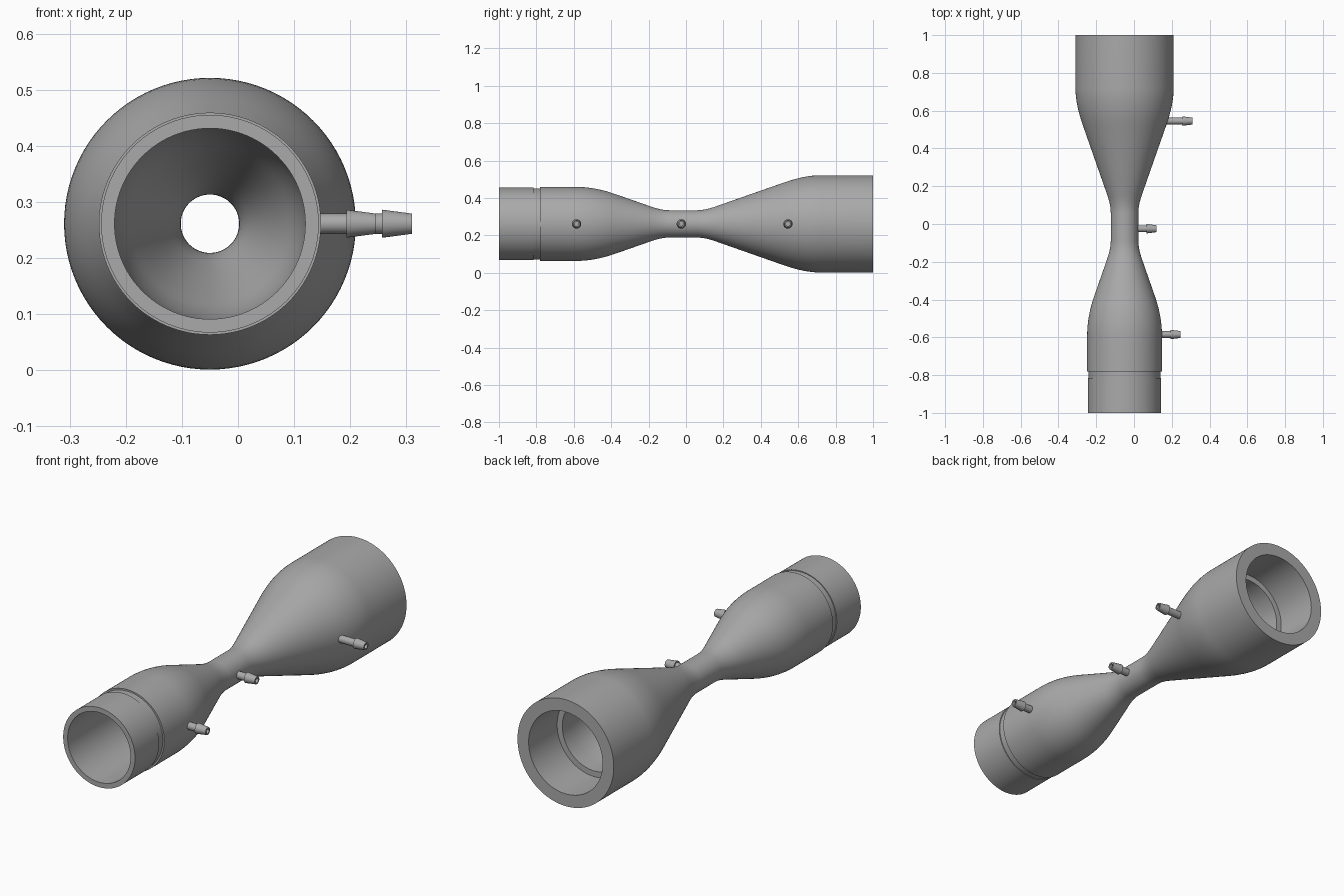
import bpy, bmesh, math
from mathutils import Matrix, Vector

cube = bpy.data.objects.get("Cube")
if cube:
    bpy.data.objects.remove(cube, do_unlink=True)

AXIS_X, AXIS_Z = -0.05, 0.261

grey = bpy.data.materials.new("plain grey")
grey.use_nodes = True
grey.diffuse_color = (0.4, 0.4, 0.4, 1)
grey.node_tree.nodes["Principled BSDF"].inputs["Base Color"].default_value = (0.4, 0.4, 0.4, 1)


def bend(a, corner, b, steps=8):
    """Rounded corner as (radius, length) points from a to b."""
    a, c, b = Vector(a), Vector(corner), Vector(b)
    ts = [i / steps for i in range(steps + 1)]
    return [tuple(a * (1 - t) ** 2 + c * 2 * t * (1 - t) + b * t * t) for t in ts]


def lathe(name, profile, matrix, steps, closed=True):
    """Revolve a (radius, length) profile about local z."""
    bm = bmesh.new()
    verts = [bm.verts.new((r, 0, h)) for r, h in profile]
    pairs = list(zip(verts, verts[1:]))
    if closed:
        pairs.append((verts[-1], verts[0]))
    edges = [bm.edges.new(p) for p in pairs]
    bmesh.ops.spin(bm, geom=verts + edges, cent=(0, 0, 0), axis=(0, 0, 1),
                   angle=2 * math.pi, steps=steps, use_merge=True)
    bmesh.ops.remove_doubles(bm, verts=bm.verts[:], dist=1e-5)
    bmesh.ops.transform(bm, matrix=matrix, verts=bm.verts[:])
    bmesh.ops.recalc_face_normals(bm, faces=bm.faces[:])
    mesh = bpy.data.meshes.new(name)
    bm.to_mesh(mesh)
    bm.free()
    mesh.materials.append(grey)
    obj = bpy.data.objects.new(name, mesh)
    bpy.context.collection.objects.link(obj)
    bpy.ops.object.select_all(action="DESELECT")
    obj.select_set(True)
    bpy.context.view_layer.objects.active = obj
    bpy.ops.object.shade_smooth_by_angle(angle=math.radians(30))
    return obj


# Outer wall: spigot, seal groove, inlet, throat, outlet
outer = [(0.194, -1), (0.194, -0.815), (0.190, -0.815), (0.190, -0.78), (0.198, -0.78)]
outer += bend((0.198, -0.59), (0.198, -0.487), (0.160, -0.38))
outer += bend((0.092, -0.185), (0.073, -0.13), (0.073, -0.09), 5)
outer += bend((0.073, 0.06), (0.073, 0.1), (0.092, 0.155), 5)
outer += bend((0.221, 0.523), (0.260, 0.634), (0.260, 0.72))
outer += [(0.260, 1)]

# Bore: socket, ledge, long diffuser, throat, inlet cone
inner = [(0.200, 1), (0.200, 0.78), (0.172, 0.78)]
inner += bend((0.172, 0.72), (0.172, 0.634), (0.154, 0.55))
inner += bend((0.064, 0.155), (0.052, 0.1), (0.052, 0.06), 5)
inner += bend((0.052, -0.09), (0.052, -0.13), (0.068, -0.185), 5)
inner += bend((0.138, -0.4), (0.170, -0.487), (0.170, -0.59))
inner += [(0.170, -1)]

along_y = Matrix.Translation((AXIS_X, 0, AXIS_Z)) @ Matrix.Rotation(-math.pi / 2, 4, "X")
lathe("venturi_body", outer + inner, along_y, 96)

# Hose barbs: open bore with a blind end inside the wall
for name, y, root, tip in (("inlet_barb", -0.585, 0.135, 0.246),
                           ("throat_barb", -0.025, 0.01, 0.12),
                           ("outlet_barb", 0.545, 0.15, 0.31)):
    profile = [(0, root), (0.018, root), (0.018, tip - 0.053), (0.025, tip - 0.053),
               (0.018, tip), (0.011, tip), (0.011, root + 0.004), (0, root + 0.004)]
    along_x = Matrix.Translation((0, y, AXIS_Z)) @ Matrix.Rotation(math.pi / 2, 4, "Y")
    lathe(name, profile, along_x, 32, closed=False)
